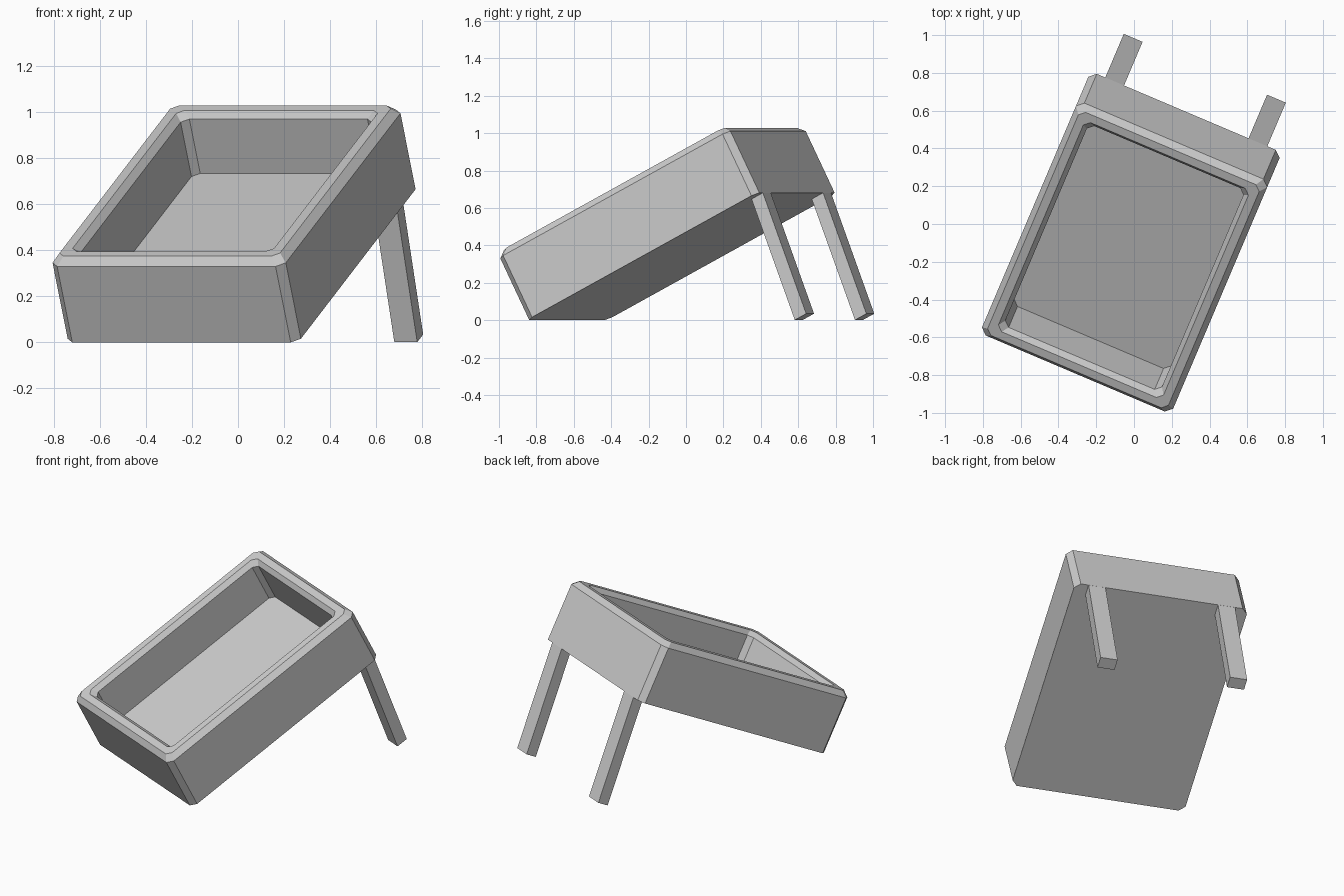
import bpy, bmesh
from math import radians
from mathutils import Matrix, Vector

if "Cube" in bpy.data.objects:
    bpy.data.objects.remove(bpy.data.objects["Cube"])

W, L = 0.55, 1.50          # half width, length of the tray
# tray frame: x across, y along the tray, z out of the floor; front bottom edge on the ground
FRAME = (Matrix.Rotation(radians(-23), 4, 'Z')
         @ Matrix.Translation((0.023, -0.682, 0))
         @ Matrix.Rotation(radians(27), 4, 'X'))


def finish(name, bm):
    bmesh.ops.recalc_face_normals(bm, faces=bm.faces)
    bm.transform(FRAME)
    me = bpy.data.meshes.new(name)
    bm.to_mesh(me)
    bm.free()
    ob = bpy.data.objects.new(name, me)
    bpy.context.collection.objects.link(ob)
    return ob


def ring(bm, inset, z, c):
    """Rectangle with cut corners."""
    x0, x1, y0, y1 = -W + inset, W - inset, inset, L - inset
    pts = [(x0 + c, y0), (x1 - c, y0), (x1, y0 + c), (x1, y1 - c),
           (x1 - c, y1), (x0 + c, y1), (x0, y1 - c), (x0, y0 + c)]
    return [bm.verts.new((x, y, z)) for x, y in pts]


# open tray: outer wall, bevelled rim, inner wall, floor
bm = bmesh.new()
profile = [(0, 0, .035), (0, .37, .035), (.03, .405, .03),
           (.075, .405, .03), (.1, .375, .03), (.1, .11, .03)]
rings = [ring(bm, *p) for p in profile]
for a, b in zip(rings, rings[1:]):
    for i in range(8):
        j = (i + 1) % 8
        bm.faces.new((a[i], a[j], b[j], b[i]))
bm.faces.new(rings[0])
bm.faces.new(rings[-1])
finish("tray", bm)

# two slanted back legs, flush with the back wall
for side, name in ((-1, "left_leg"), (1, "right_leg")):
    bm = bmesh.new()
    bmesh.ops.create_cube(bm, size=1)
    for v in bm.verts:
        low = v.co.z < 0
        v.co = Vector((side * 0.412 + v.co.x * 0.108,
                       L - 0.037 + v.co.y * 0.074 + (-0.07 if low else 0),
                       -0.69 if low else 0.005))
    finish(name, bm)
